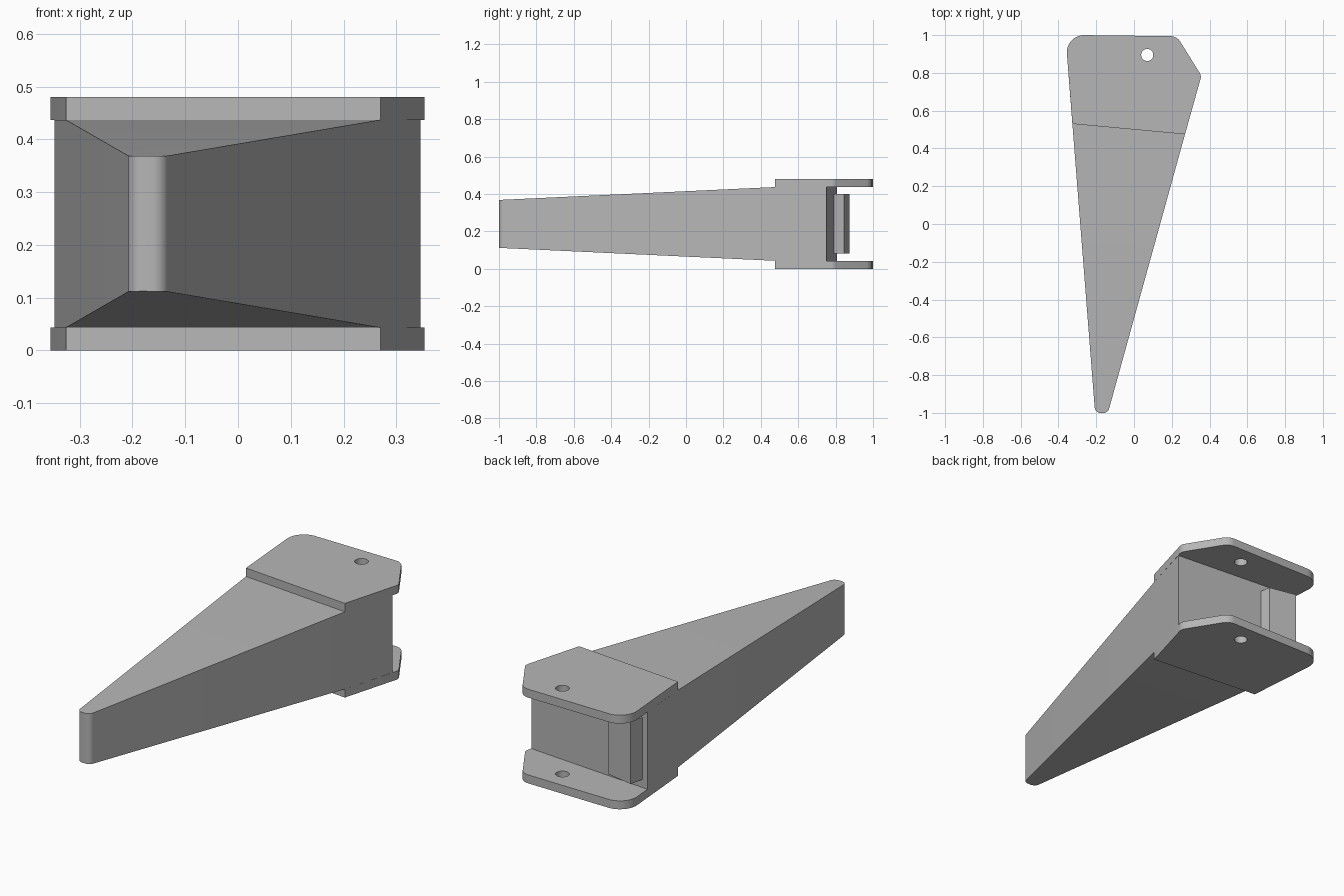
import bpy, bmesh, math
from mathutils import Vector

if "Cube" in bpy.data.objects:
    bpy.data.objects.remove(bpy.data.objects["Cube"], do_unlink=True)

grey = bpy.data.materials.new("plain_grey")
grey.use_nodes = True
colour = (0.47, 0.47, 0.47, 1)
grey.diffuse_color = colour
grey.node_tree.nodes["Principled BSDF"].inputs["Base Color"].default_value = colour

HEIGHT, PLATE = 0.48, 0.043


def rounded(corners, steps=8):
    """Outline from (x, y, radius) corners, with each corner filleted."""
    out = []
    for i, (x, y, r) in enumerate(corners):
        p = Vector((x, y))
        if r == 0:
            out.append(p)
            continue
        a = (Vector(corners[i - 1][:2]) - p).normalized()
        b = (Vector(corners[(i + 1) % len(corners)][:2]) - p).normalized()
        half = a.angle(b) / 2
        centre = p + (a + b).normalized() * (r / math.sin(half))
        start = p + a * (r / math.tan(half)) - centre
        end = p + b * (r / math.tan(half)) - centre
        for k in range(steps + 1):
            t = k / steps
            out.append(centre + (start * (1 - t) + end * t).normalized() * r)
    return out


def add_loop(bm, points, z):
    verts = [bm.verts.new((p.x, p.y, z)) for p in points]
    return [bm.edges.new((v, verts[(i + 1) % len(verts)])) for i, v in enumerate(verts)]


def prism(bm, loops, z0, z1):
    """Solid from an outline and any hole outlines."""
    edges = [e for loop in loops for e in add_loop(bm, loop, z0)]
    if len(loops) == 1:
        bm.faces.new([e.verts[0] for e in edges])
    else:
        bmesh.ops.triangle_fill(bm, edges=edges, use_beauty=True)
    res = bmesh.ops.extrude_face_region(bm, geom=bm.faces[:])
    top = [g for g in res["geom"] if isinstance(g, bmesh.types.BMVert)]
    bmesh.ops.translate(bm, verts=top, vec=(0, 0, z1 - z0))


def finish(bm, name):
    bmesh.ops.recalc_face_normals(bm, faces=bm.faces[:])
    mesh = bpy.data.meshes.new(name)
    bm.to_mesh(mesh)
    bm.free()
    mesh.materials.append(grey)
    obj = bpy.data.objects.new(name, mesh)
    bpy.context.collection.objects.link(obj)
    bpy.ops.object.select_all(action="DESELECT")
    obj.select_set(True)
    bpy.context.view_layer.objects.active = obj
    bpy.ops.object.shade_smooth_by_angle(angle=math.radians(30))
    return obj


# Tapered arm: a prism cut where the taper meets the plates
bm = bmesh.new()
arm = rounded([(-0.206, -1, 0.03), (-0.138, -1, 0.03),
               (0.346, 0.75, 0), (-0.348, 0.807, 0)])
prism(bm, [arm], -1, 1)
slant = Vector((0.092, 1, 0))
seam, tip = 0.5, -1.015
bmesh.ops.bisect_plane(bm, geom=bm.verts[:] + bm.edges[:] + bm.faces[:],
                       plane_co=(0, seam, 0), plane_no=slant)
for v in bm.verts:
    t = min((slant.dot(v.co) - tip) / (seam - tip), 1)
    half = 0.128 + (HEIGHT / 2 - PLATE - 0.128) * t
    v.co.z = HEIGHT / 2 + math.copysign(half, v.co.z)
finish(bm, "tapered_arm")

# Hinge plates, each with a pin hole
plate = rounded([(-0.326, 0.53, 0), (0.27, 0.475, 0), (0.357, 0.785, 0.04),
                 (0.227, 0.994, 0.06), (-0.363, 1.001, 0.09)])
hole = [Vector((0.07 + 0.032 * math.cos(a), 0.895 + 0.032 * math.sin(a)))
        for a in (math.tau * k / 32 for k in range(32))]
for name, z in (("lower_plate", 0), ("upper_plate", HEIGHT - PLATE)):
    bm = bmesh.new()
    prism(bm, [plate, hole], z, z + PLATE)
    finish(bm, name)

# Stop block on the rear face
bm = bmesh.new()
block = rounded([(-0.145, 0.78, 0), (-0.155, 0.845, 0),
                 (-0.3, 0.875, 0), (-0.32, 0.79, 0)])
prism(bm, [block], 0.083, 0.4)
finish(bm, "stop_block")
